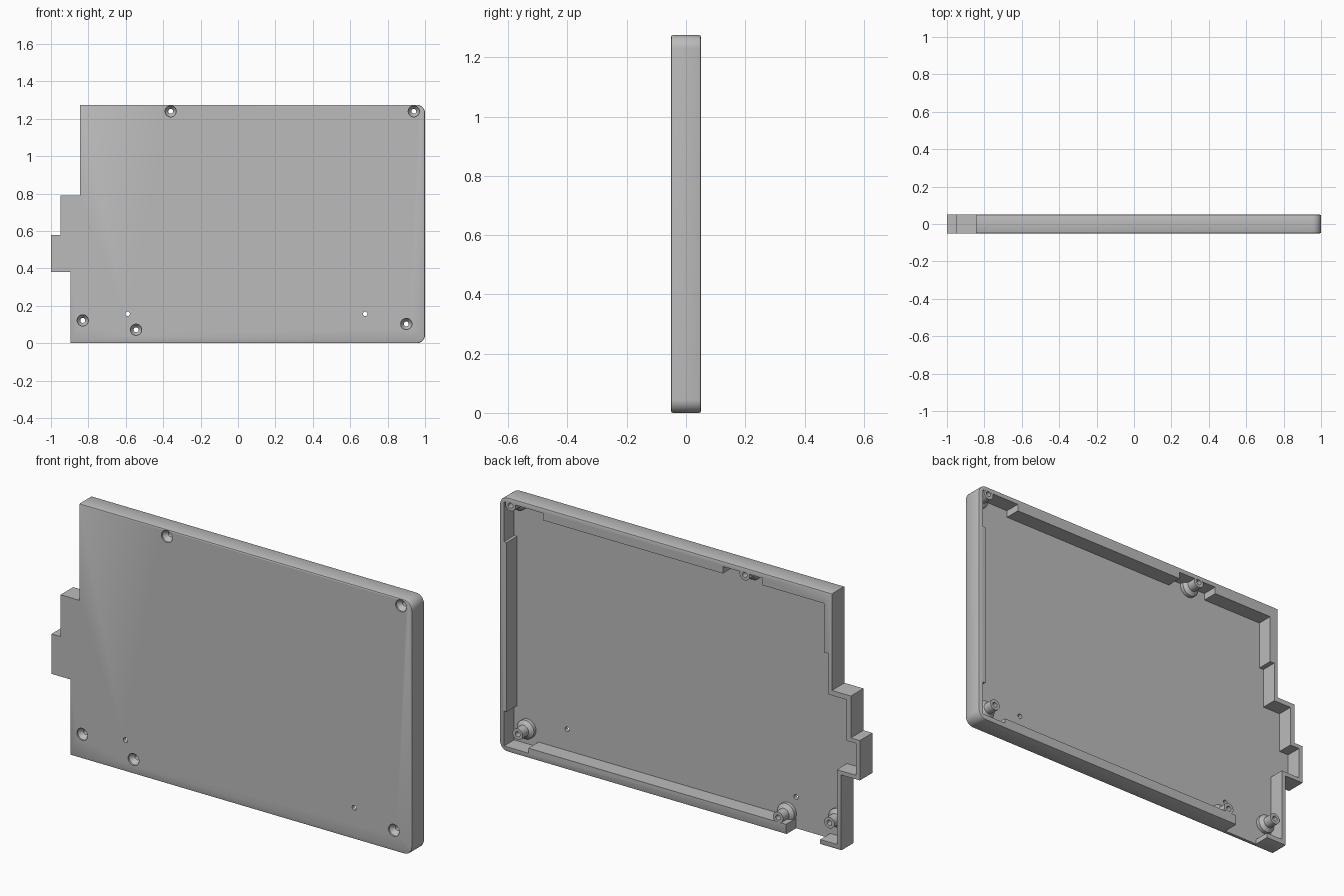
import bpy, bmesh, math

cube = bpy.data.objects.get("Cube")
if cube:
    bpy.data.objects.remove(cube, do_unlink=True)

FRONT, BACK, FLOOR, TOP = -0.05, 0.05, -0.03, 1.275

grey = bpy.data.materials.new("grey plastic")
grey.use_nodes = True
colour = (0.5, 0.5, 0.5, 1)
grey.diffuse_color = colour
grey.node_tree.nodes["Principled BSDF"].inputs["Base Color"].default_value = colour


def finish(bm, name):
    bmesh.ops.recalc_face_normals(bm, faces=bm.faces)
    mesh = bpy.data.meshes.new(name)
    bm.to_mesh(mesh)
    bm.free()
    mesh.materials.append(grey)
    obj = bpy.data.objects.new(name, mesh)
    bpy.context.collection.objects.link(obj)
    return obj


def prism(bm, points, y0, y1):
    face = bm.faces.new([bm.verts.new((x, y0, z)) for x, z in points])
    ext = bmesh.ops.extrude_face_region(bm, geom=[face])["geom"]
    bmesh.ops.translate(bm, vec=(0, y1 - y0, 0),
                        verts=[v for v in ext if isinstance(v, bmesh.types.BMVert)])


def lathe(bm, x, z, profile, sides=32, limit=9):
    # Stack of rings along y, given as (radius, y), closed at both ends
    rings = []
    for r, y in profile:
        angles = [math.tau * i / sides for i in range(sides)]
        rings.append([bm.verts.new((x + r * math.cos(a), y,
                                    min(z + r * math.sin(a), limit))) for a in angles])
    for a, b in zip(rings, rings[1:]):
        for i in range(sides):
            j = (i + 1) % sides
            bm.faces.new((a[i], a[j], b[j], b[i]))
    bm.faces.new(rings[0])
    bm.faces.new(rings[-1])


def arc(cx, cz, r, start):
    steps = [math.radians(start + 90 * i / 10) for i in range(11)]
    return [(cx + r * math.cos(a), cz + r * math.sin(a)) for a in steps]


# Outer shell: stepped on one side, rounded on the other
outline = [(-0.845, TOP), (-0.845, 0.79), (-0.95, 0.79), (-0.95, 0.58), (-1, 0.58),
           (-1, 0.38), (-0.895, 0.38), (-0.895, 0)]
outline += arc(0.955, 0.045, 0.045, -90) + arc(0.955, TOP - 0.045, 0.045, 0)
bm = bmesh.new()
prism(bm, outline, FRONT, BACK)


def softened(edge):
    a, b = (v.co for v in edge.verts)
    mid = (a + b) / 2
    return abs(a.y - b.y) < 0.001 and (mid.x > 0.95 or mid.z < 0.001 or mid.z > TOP - 0.001)


bmesh.ops.bevel(bm, geom=[e for e in bm.edges if softened(e)], offset=0.006,
                segments=2, profile=0.5, affect='EDGES')
shell = finish(bm, "case_shell")

# Cavity with thick and thin wall stretches and a gap in the bottom wall
cavity = [(0.975, 1.05), (0.975, 1.25), (0.76, 1.25), (0.76, 1.215), (-0.24, 1.215),
          (-0.24, 1.25), (-0.46, 1.25), (-0.46, 1.215), (-0.8, 1.215), (-0.8, 0.97),
          (-0.825, 0.97), (-0.825, 0.765), (-0.925, 0.765), (-0.925, 0.56),
          (-0.978, 0.56), (-0.978, 0.4), (-0.872, 0.4), (-0.872, 0.025),
          (-0.78, 0.025), (-0.78, -0.05), (-0.59, -0.05), (-0.59, 0.05),
          (0.84, 0.05), (0.84, 0.025), (0.975, 0.025), (0.975, 0.2),
          (0.96, 0.2), (0.96, 1.05)]
bm = bmesh.new()
prism(bm, cavity, FLOOR, BACK + 0.05)
cavity_cutter = finish(bm, "cavity_cutter")

# Screw posts with wide collars
screws = [(-0.36, 1.24), (0.94, 1.24), (-0.83, 0.122), (-0.545, 0.072), (0.9, 0.103)]
bm = bmesh.new()
for x, z in screws:
    lathe(bm, x, z, [(0.047, FLOOR - 0.01), (0.047, -0.012), (0.028, 0.002),
                     (0.028, BACK - 0.001)], limit=TOP - 0.01)
posts = finish(bm, "screw_posts")

# Countersunk screw holes and two small pin holes
bm = bmesh.new()
for x, z in screws:
    lathe(bm, x, z, [(0.03, FRONT - 0.02), (0.03, FRONT + 0.008), (0.013, FRONT + 0.03),
                     (0.013, BACK + 0.03)])
for x in (-0.59, 0.68):
    lathe(bm, x, 0.157, [(0.012, FRONT - 0.02), (0.012, FLOOR + 0.02)], sides=20)
hole_cutter = finish(bm, "hole_cutter")

# Combine into one moulded part
bpy.ops.object.select_all(action='DESELECT')
bpy.context.view_layer.objects.active = shell
shell.select_set(True)
for tool, operation in ((cavity_cutter, 'DIFFERENCE'), (posts, 'UNION'),
                        (hole_cutter, 'DIFFERENCE')):
    mod = shell.modifiers.new(tool.name, 'BOOLEAN')
    mod.object, mod.operation, mod.solver = tool, operation, 'EXACT'
    bpy.ops.object.modifier_apply(modifier=mod.name)
    bpy.data.objects.remove(tool, do_unlink=True)
bpy.ops.object.shade_smooth_by_angle(angle=math.radians(30))
